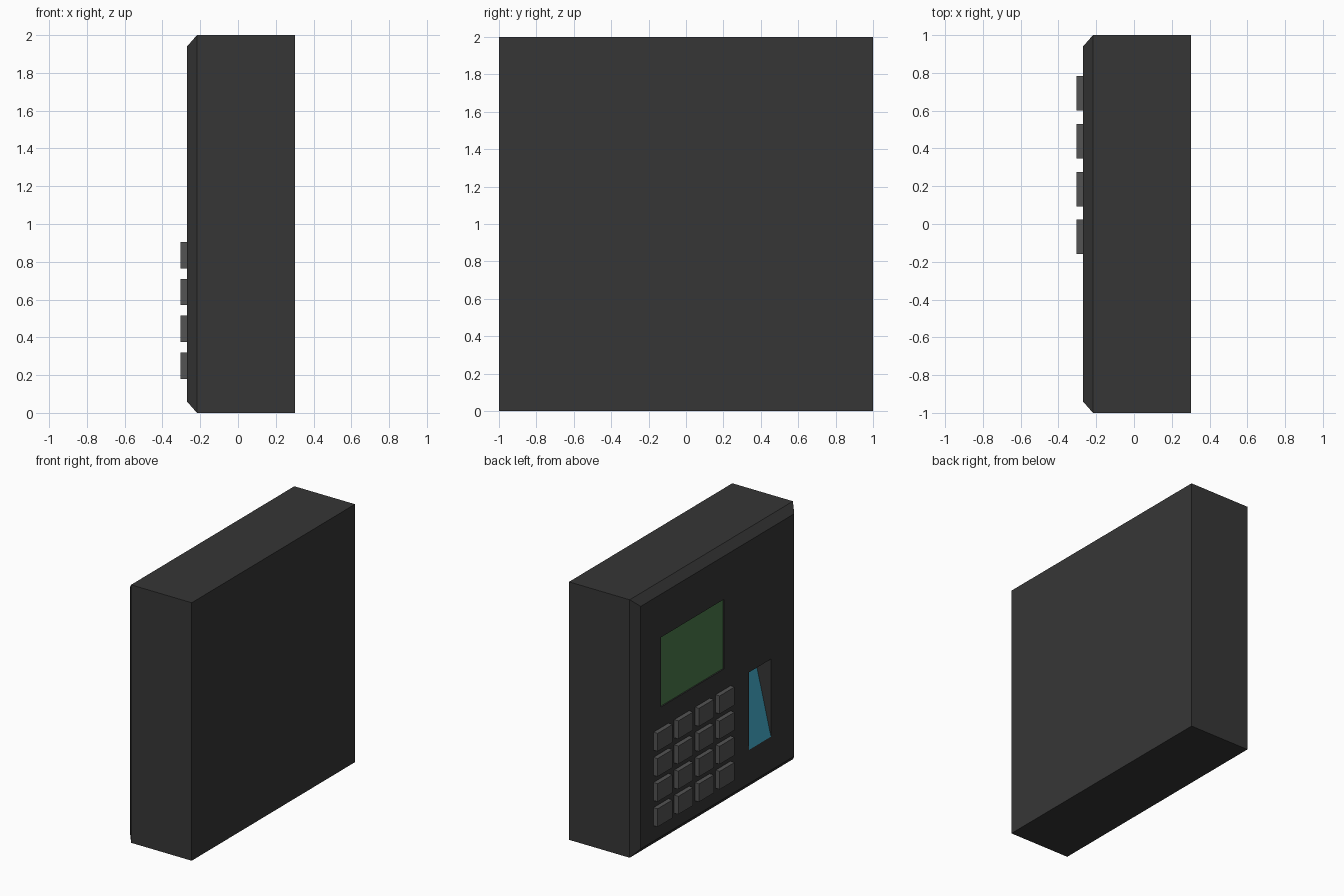
import bpy, bmesh
from mathutils import Vector

if "Cube" in bpy.data.objects:
    bpy.data.objects.remove(bpy.data.objects["Cube"])


def material(name, rgb):
    m = bpy.data.materials.new(name)
    m.diffuse_color = (*rgb, 1)
    m.use_nodes = True
    m.node_tree.nodes["Principled BSDF"].inputs["Base Color"].default_value = m.diffuse_color
    return m


CASE = material("charcoal", (0.037, 0.037, 0.037))
KEY = material("grey key", (0.088, 0.088, 0.088))
GREEN = material("screen green", (0.07, 0.2, 0.07))
BLUE = material("sensor blue", (0.05, 0.37, 0.53))


def make(name, bm, *mats):
    bmesh.ops.recalc_face_normals(bm, faces=bm.faces)
    me = bpy.data.meshes.new(name)
    bm.to_mesh(me)
    bm.free()
    for m in mats:
        me.materials.append(m)
    ob = bpy.data.objects.new(name, me)
    bpy.context.collection.objects.link(ob)
    return ob


def prism(name, profile, y0, y1, *mats):
    """Extrude an x-z profile from y0 to y1."""
    bm = bmesh.new()
    face = bm.faces.new([bm.verts.new((x, y0, z)) for x, z in profile])
    ext = bmesh.ops.extrude_face_region(bm, geom=[face])
    verts = [g for g in ext["geom"] if isinstance(g, bmesh.types.BMVert)]
    bmesh.ops.translate(bm, verts=verts, vec=(0, y1 - y0, 0))
    return make(name, bm, *mats)


def box(name, x0, x1, y0, y1, z0, z1, *mats):
    return prism(name, [(x0, z0), (x1, z0), (x1, z1), (x0, z1)], y0, y1, *mats)


FRONT = -0.27   # x of the panel face

# Case: block whose panel face is pulled out and shrunk into a chamfered rim
case = box("case", -0.217, 0.303, -1, 1, 0, 2, CASE, GREEN, BLUE)
bm = bmesh.new()
bm.from_mesh(case.data)
panel = min(bm.faces, key=lambda f: f.calc_center_median().x)
rim = bmesh.ops.extrude_face_region(bm, geom=[panel])
bmesh.ops.delete(bm, geom=[panel], context="FACES_ONLY")
for v in [g for g in rim["geom"] if isinstance(g, bmesh.types.BMVert)]:
    v.co = Vector((FRONT, v.co.y * 0.94, 1 + (v.co.z - 1) * 0.94))
bmesh.ops.recalc_face_normals(bm, faces=bm.faces)
bm.to_mesh(case.data)
bm.free()

# Shallow screen recess and sloping finger sensor slot
cutters = [
    box("screen_cutter", -0.35, FRONT + 0.01, -0.08, 0.69, 1.065, 1.605),
    prism("sensor_cutter", [(-0.35, -0.016), (-0.127, 0.922), (-0.35, 0.922)],
          -0.655, -0.385),
]
for c in cutters:
    c.hide_render = True
    mod = case.modifiers.new(c.name, "BOOLEAN")
    mod.operation, mod.solver, mod.object = "DIFFERENCE", "EXACT", c
bpy.context.view_layer.update()
dg = bpy.context.evaluated_depsgraph_get()
cut = bpy.data.meshes.new_from_object(case.evaluated_get(dg))
case.modifiers.clear()
case.data = cut
for c in cutters:
    bpy.data.objects.remove(c)
cut.materials.clear()
for m in (CASE, GREEN, BLUE):
    cut.materials.append(m)

# Recess floors get the screen and sensor colours
for p in cut.polygons:
    p.material_index = 0
    if p.normal.x < -0.9 and p.center.x > FRONT + 0.005:
        p.material_index = 1 if p.center.z > 1 else 2

# Keypad, four by four
for row in range(4):
    for col in range(4):
        y, z = -0.16 + 0.2535 * col, 0.18 + 0.195 * row
        box(f"key_{row}_{col}", -0.305, FRONT, y, y + 0.183, z, z + 0.14, KEY)
